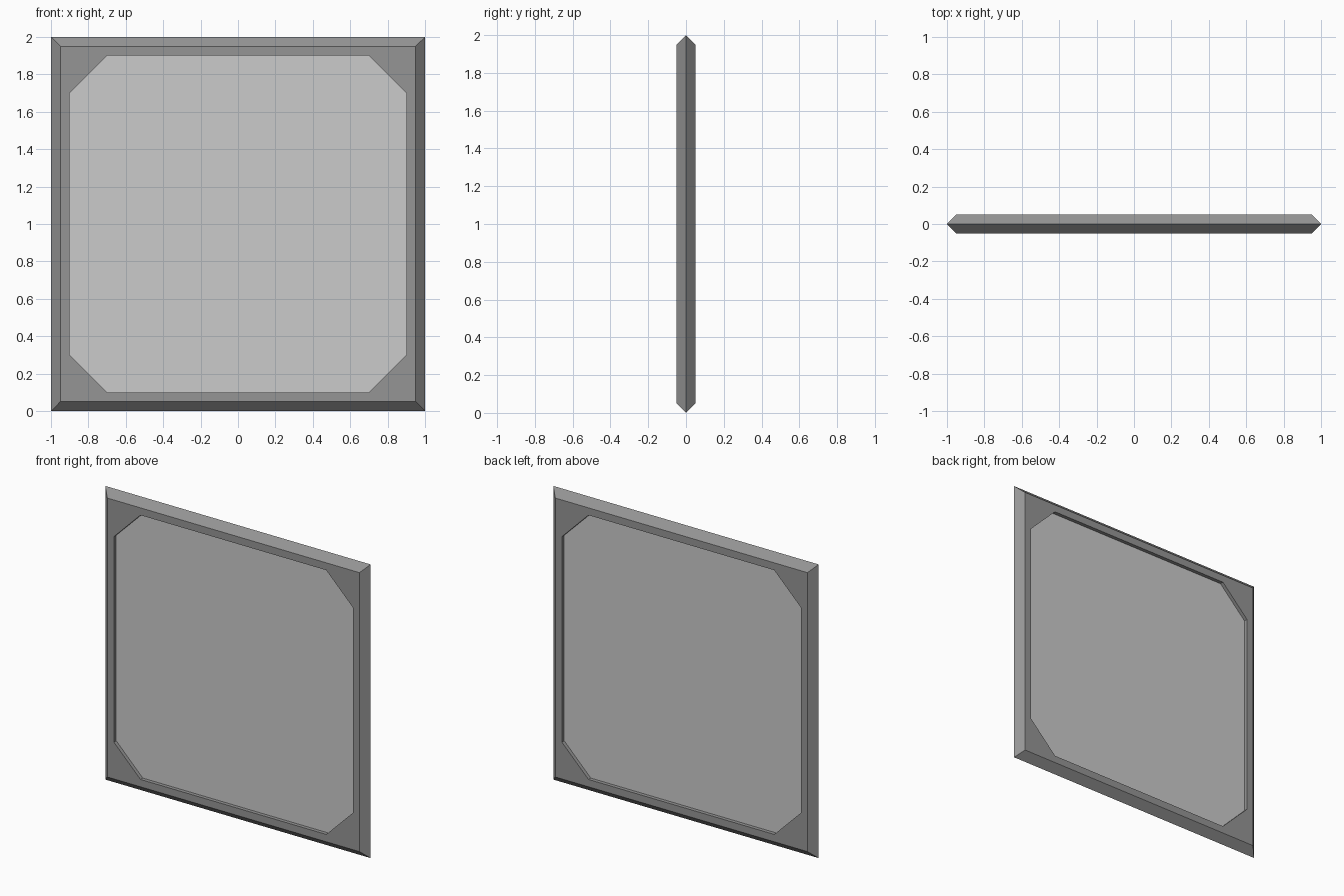
import bpy, bmesh

if "Cube" in bpy.data.objects:
    bpy.data.objects.remove(bpy.data.objects["Cube"])

HALF = 1.0        # half width of the square
RIM = 0.05        # half thickness, also the width of the outer bevel
OPEN = 0.9        # half width of the opening
CUT = 0.2         # corner cut of the opening
PANEL_Y = 0.025   # half thickness of the panel


def square(h):
    """Square outline with 8 points, two at each corner-pair of the octagon."""
    return [(-h, -h), (h, -h), (h, h), (-h, h)]


def octagon(h, c):
    k = h - c
    return [(-k, -h), (k, -h), (h, -k), (h, k), (k, h), (-k, h), (-h, k), (-h, -k)]


def make(name, bm, grey):
    bmesh.ops.recalc_face_normals(bm, faces=bm.faces[:])
    mesh = bpy.data.meshes.new(name)
    bm.to_mesh(mesh)
    bm.free()
    ob = bpy.data.objects.new(name, mesh)
    bpy.context.collection.objects.link(ob)
    mat = bpy.data.materials.new(name + "_grey")
    mat.diffuse_color = (grey, grey, grey, 1)
    mat.use_nodes = True
    mat.node_tree.nodes["Principled BSDF"].inputs["Base Color"].default_value = mat.diffuse_color
    mesh.materials.append(mat)
    return ob


def ring(bm, outline, y):
    return [bm.verts.new((x, y, z + HALF)) for x, z in outline]


def bridge(bm, a, b):
    n = len(a)
    for i in range(n):
        j = (i + 1) % n
        bm.faces.new((a[i], a[j], b[j], b[i]))


# Frame: bevelled square rim with an eight-sided opening
bm = bmesh.new()
ridge = ring(bm, square(HALF), 0)
holes = []
for side in (-1, 1):
    edge = ring(bm, square(HALF - RIM), side * RIM)
    hole = ring(bm, octagon(OPEN, CUT), side * RIM)
    bridge(bm, ridge, edge)
    for i in range(4):
        j = (i + 1) % 4
        a, b, c = hole[2 * i], hole[2 * i + 1], hole[(2 * i + 2) % 8]
        bm.faces.new((edge[i], edge[j], b, a))    # straight side
        bm.faces.new((edge[j], c, b))             # corner gusset
    holes.append(hole)
bridge(bm, *holes)
make("frame", bm, 0.3)

# Panel: eight-sided sheet set back inside the opening
bm = bmesh.new()
faces = [ring(bm, octagon(OPEN, CUT), s * PANEL_Y) for s in (-1, 1)]
for f in faces:
    bm.faces.new(f)
bridge(bm, *faces)
make("panel", bm, 0.65)
